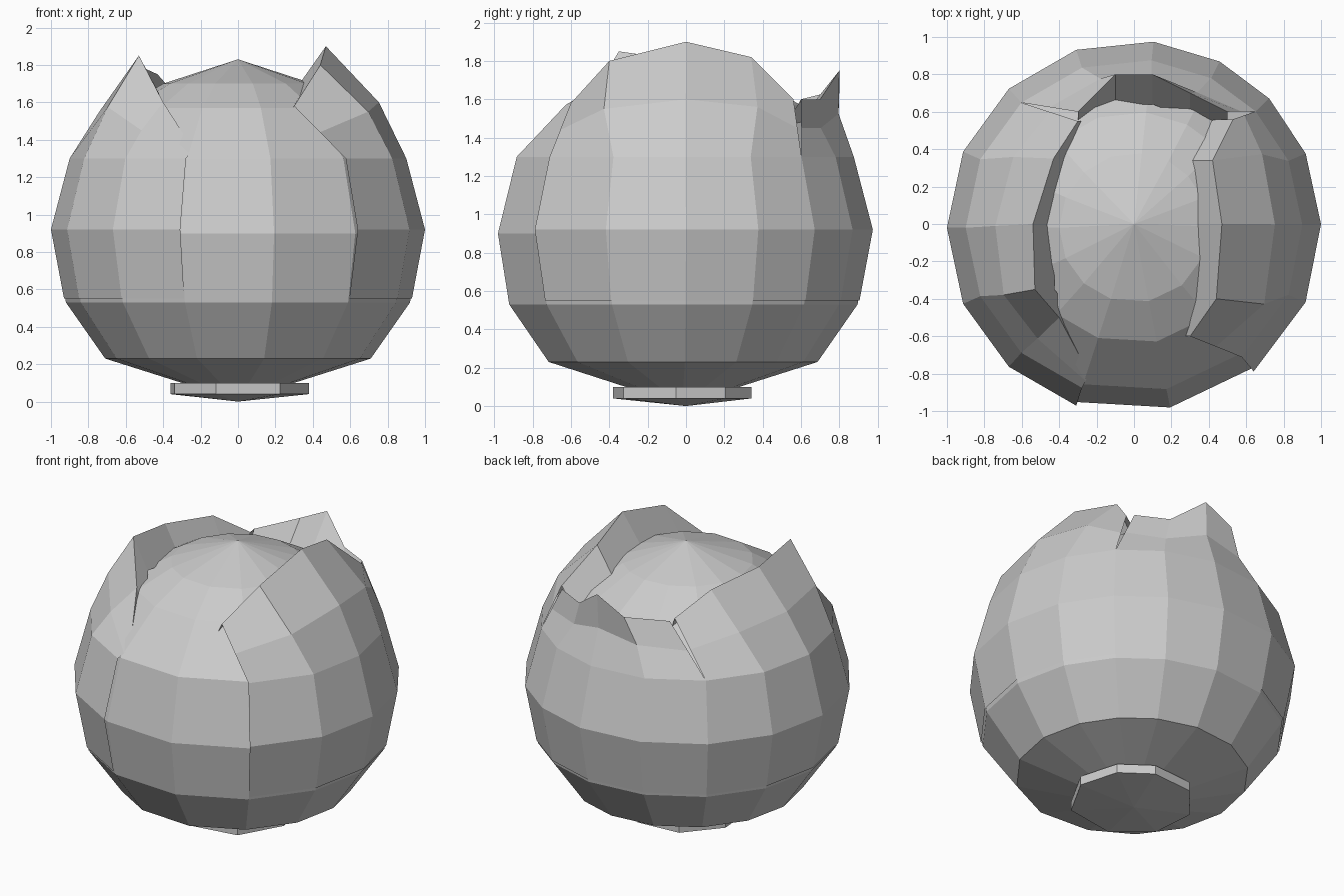
import bpy, bmesh
from math import sin, cos, tau
from mathutils import Vector

cube = bpy.data.objects.get("Cube")
if cube:
    bpy.data.objects.remove(cube)

GREY = (0.6, 0.6, 0.6, 1)
grey = bpy.data.materials.new("plain_grey")
grey.use_nodes = True
grey.diffuse_color = GREY
grey.node_tree.nodes["Principled BSDF"].inputs["Base Color"].default_value = GREY

SIDES = 15
FRONT_SEAM = -0.3 * tau
CENTRE = Vector((0, 0, 0.9))


def around(step, radius, height, sides=SIDES):
    """Point on a circle, counted in uneven steps from the front seam."""
    turn = tau * step / sides
    angle = FRONT_SEAM + turn + 0.23 * max(0, sin(turn))
    return Vector((radius * cos(angle), radius * sin(angle) - 0.02, height))


def build_mesh(name, rows, closed=False, bottom=None, top=None):
    """Skin rows of points into flat faces, with optional end tips."""
    bm = bmesh.new()
    rings = [[bm.verts.new(point) for point in row] for row in rows]
    count = len(rings[0])
    for low, high in zip(rings, rings[1:]):
        for i in range(count if closed else count - 1):
            j = (i + 1) % count
            bm.faces.new((low[i], low[j], high[j], high[i]))
    for ring, tip in ((rings[0], bottom), (rings[-1], top)):
        if tip:
            point = bm.verts.new(tip)
            for i in range(count):
                bm.faces.new((ring[i], ring[(i + 1) % count], point))
    bmesh.ops.recalc_face_normals(bm, faces=bm.faces)
    # Open sheets must face away from the centre of the head
    if not closed:
        outward = sum((f.calc_center_median() - CENTRE).dot(f.normal) for f in bm.faces)
        if outward < 0:
            bmesh.ops.reverse_faces(bm, faces=bm.faces)
    mesh = bpy.data.meshes.new(name)
    bm.to_mesh(mesh)
    bm.free()
    mesh.materials.append(grey)
    bpy.context.collection.objects.link(bpy.data.objects.new(name, mesh))


def build_leaf(name, first_step, lip, bulge, fold):
    """Sheet rising from the head to a lip, then folded in towards the heart."""
    columns = []
    for i, (x, y, z) in enumerate(lip):
        step = first_step + i
        foot = around(step, 0.93, 0.55)
        belly = around(step, 1, 0.92)
        shoulder = around(step, 0.9, 1.3)
        edge = Vector((x, y, z))
        upper = (shoulder + edge) / 2
        # Only the middle of the leaf bulges; its ends hug the head
        if 0 < i < len(lip) - 1:
            upper.x *= bulge
            upper.y *= bulge
        inner = (x * fold[0], y * fold[1], z - 0.2)
        columns.append((foot, belly, shoulder, upper, edge, inner))
    build_mesh(name, columns)


# Round head with a domed heart
head_profile = [(0.3, 0.1), (0.71, 0.23), (0.92, 0.53), (0.98, 0.9),
                (0.88, 1.3), (0.62, 1.57), (0.4, 1.7)]
head_rows = [[around(step, radius, height) for step in range(SIDES)]
             for radius, height in head_profile]
build_mesh("head", head_rows, closed=True, bottom=(0, 0, 0.1), top=(0, 0, 1.83))

# Leaf wrapping the model's left side
left_lip = [(0.3, -0.6, 1.58), (0.44, -0.4, 1.8), (0.47, 0, 1.9),
            (0.42, 0.34, 1.82), (0.53, 0.56, 1.6)]
build_leaf("left_leaf", 2, left_lip, bulge=1.1, fold=(0.7, 1))

# Leaf wrapping the model's right side, ending in the front seam
right_lip = [(-0.3, 0.55, 1.6), (-0.43, 0.35, 1.75), (-0.54, 0, 1.8),
             (-0.53, -0.35, 1.85), (-0.4, -0.5, 1.6), (-0.24, -0.8, 1.35)]
build_leaf("right_leaf", SIDES - 5, right_lip, bulge=1.03, fold=(0.8, 1))

# Ragged leaf standing behind the heart
back_lip = [(0.5, 0.6, 1.6), (0.3, 0.7, 1.6), (0.1, 0.8, 1.75),
            (-0.1, 0.8, 1.65), (-0.3, 0.6, 1.6)]
build_leaf("back_leaf", 6, back_lip, bulge=0.95, fold=(1, 0.8))

# Cut stem under the head
stem_rows = [[around(step, 0.38, height, sides=8) for step in range(8)]
             for height in (0.04, 0.1)]
build_mesh("stem", stem_rows, closed=True, bottom=(0, 0, 0), top=(0, 0, 0.1))
